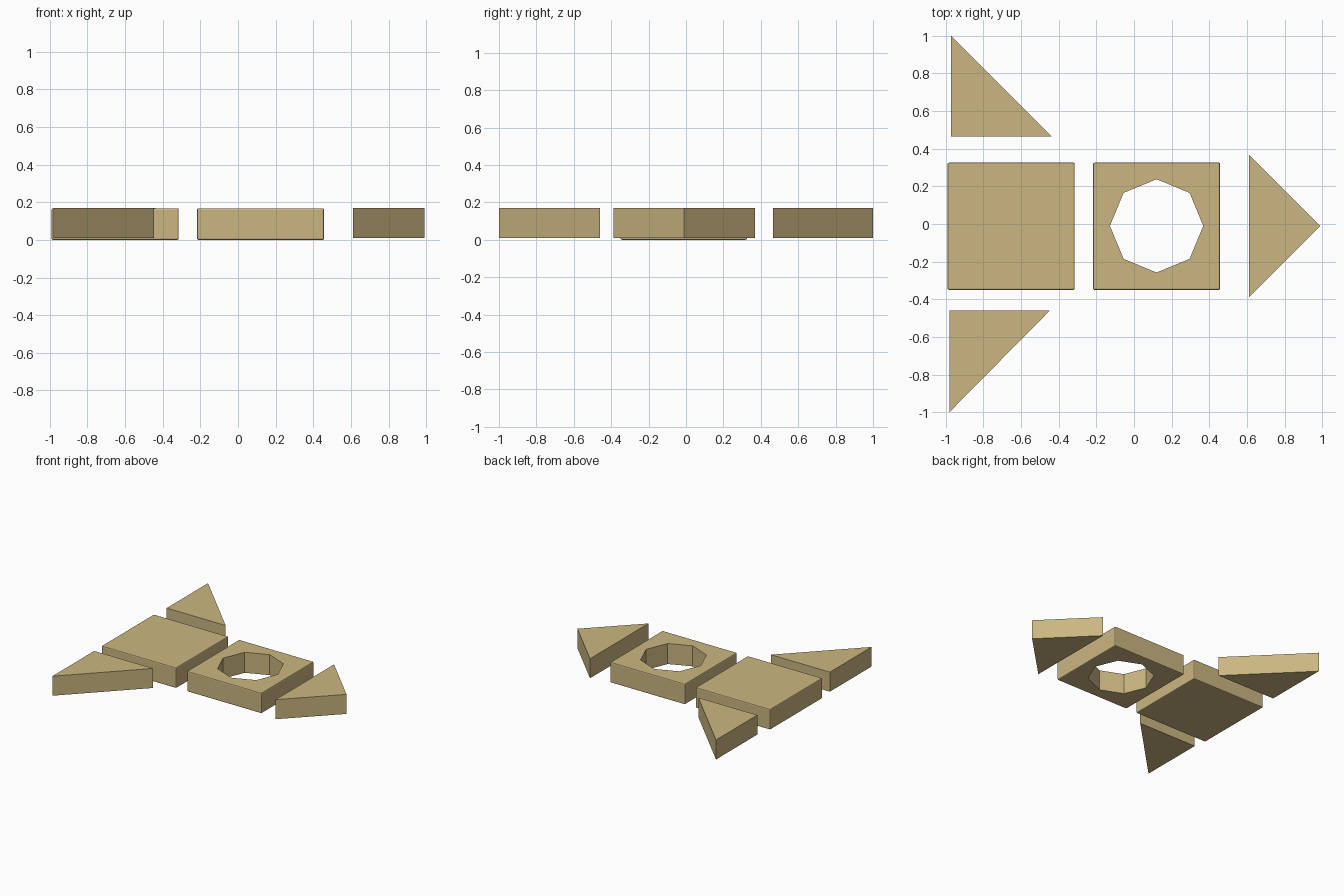
import bpy, bmesh, math

if "Cube" in bpy.data.objects:
    bpy.data.objects.remove(bpy.data.objects["Cube"])

wood = bpy.data.materials.new("light_wood")
wood.diffuse_color = (0.60, 0.47, 0.22, 1)
wood.use_nodes = True
wood.node_tree.nodes["Principled BSDF"].inputs["Base Color"].default_value = wood.diffuse_color


def prism(name, points, z0, z1):
    """Extrude a counter-clockwise outline from z0 to z1."""
    bm = bmesh.new()
    face = bm.faces.new([bm.verts.new((x, y, z0)) for x, y in points])
    top = bmesh.ops.extrude_face_region(bm, geom=[face])["geom"]
    bmesh.ops.translate(bm, vec=(0, 0, z1 - z0),
                        verts=[v for v in top if isinstance(v, bmesh.types.BMVert)])
    bmesh.ops.recalc_face_normals(bm, faces=bm.faces)
    mesh = bpy.data.meshes.new(name)
    bm.to_mesh(mesh)
    bm.free()
    mesh.materials.append(wood)
    obj = bpy.data.objects.new(name, mesh)
    bpy.context.collection.objects.link(obj)
    return obj


def square_block(name, cx, cy, half=0.338):
    """Square block with slightly softened edges."""
    corners = [(cx + sx * half, cy + sy * half)
               for sx, sy in ((-1, -1), (1, -1), (1, 1), (-1, 1))]
    obj = prism(name, corners, 0.0, 0.168)
    bevel = obj.modifiers.new("soft_edges", 'BEVEL')
    bevel.width = 0.008
    bevel.segments = 2
    return obj


# Square blocks
square_block("solid_square", -0.653, -0.012)
holed = square_block("holed_square", 0.12, -0.012)

# Octagonal hole through the second square
octagon = [(0.12 + 0.248 * math.cos(i * math.pi / 4),
            -0.01 + 0.248 * math.sin(i * math.pi / 4)) for i in range(8)]
cutter = prism("hole_cutter", octagon, -0.1, 0.3)
cutter.hide_render = True
cutter.hide_set(True)
cut = holed.modifiers.new("hole", 'BOOLEAN')
cut.operation = 'DIFFERENCE'
cut.solver = 'EXACT'
cut.object = cutter

# Triangular blocks
prism("back_triangle", [(-0.972, 0.466), (-0.438, 0.466), (-0.972, 1.0)], 0.01, 0.17)
prism("front_triangle", [(-0.981, -1.0), (-0.447, -0.46), (-0.981, -0.46)], 0.01, 0.17)
prism("right_triangle", [(0.612, -0.388), (0.99, -0.01), (0.612, 0.368)], 0.01, 0.17)
